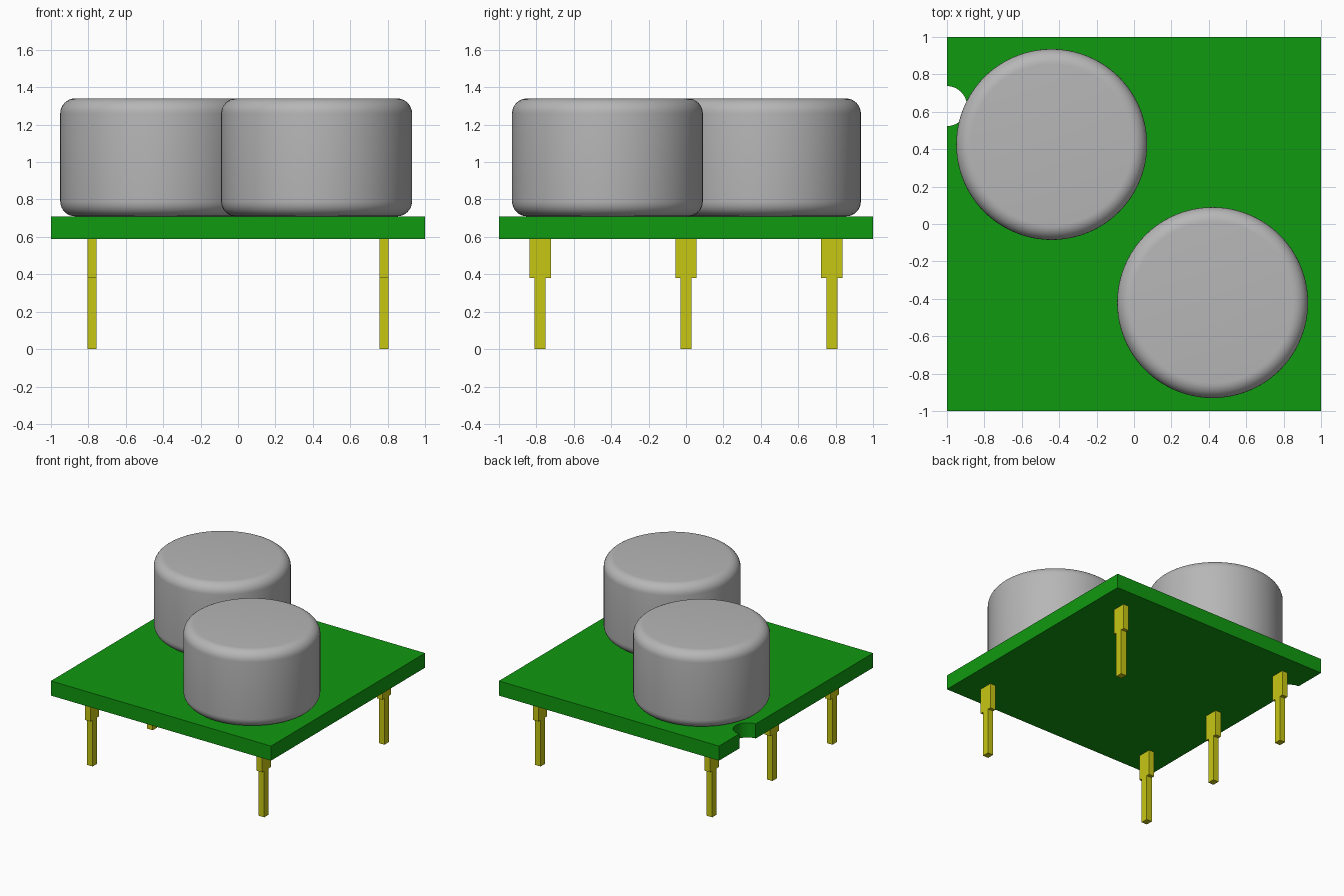
import bpy, bmesh
from math import sin, cos, pi, radians
from mathutils import Matrix

cube = bpy.data.objects.get("Cube")
if cube:
    bpy.data.objects.remove(cube, do_unlink=True)


def material(name, rgb, roughness=0.5):
    mat = bpy.data.materials.new(name)
    mat.use_nodes = True
    mat.diffuse_color = (*rgb, 1)
    bsdf = mat.node_tree.nodes["Principled BSDF"]
    bsdf.inputs["Base Color"].default_value = (*rgb, 1)
    bsdf.inputs["Roughness"].default_value = roughness
    return mat


green = material("board green", (0.005, 0.32, 0.005))
grey = material("can grey", (0.47, 0.47, 0.47))
gold = material("pin yellow", (0.57, 0.57, 0.007))


def finish(name, bm, mat):
    bmesh.ops.recalc_face_normals(bm, faces=bm.faces)
    mesh = bpy.data.meshes.new(name)
    bm.to_mesh(mesh)
    bm.free()
    mesh.materials.append(mat)
    obj = bpy.data.objects.new(name, mesh)
    bpy.context.collection.objects.link(obj)
    return obj


def extrude_outline(name, points, vector, mat):
    """Fill a closed outline and extrude it into a solid."""
    bm = bmesh.new()
    face = bm.faces.new([bm.verts.new(p) for p in points])
    result = bmesh.ops.extrude_face_region(bm, geom=[face], use_keep_orig=True)
    verts = [v for v in result["geom"] if isinstance(v, bmesh.types.BMVert)]
    bmesh.ops.translate(bm, verts=verts, vec=vector)
    return finish(name, bm, mat)


# Square board with a half-round notch in one edge
BOARD_BOTTOM, BOARD_TOP = 0.59, 0.71
NOTCH_Y, NOTCH_R, STEPS = 0.63, 0.107, 24
outline = [(-1, -1), (1, -1), (1, 1), (-1, 1)]
for i in range(STEPS + 1):
    a = pi / 2 - pi * i / STEPS
    outline.append((-1 + NOTCH_R * cos(a), NOTCH_Y + NOTCH_R * sin(a)))
extrude_outline("board", [(x, y, BOARD_BOTTOM) for x, y in outline],
                (0, 0, BOARD_TOP - BOARD_BOTTOM), green)


# Cylindrical cans with rounded top and bottom rims
def can(name, x, y, radius=0.51, height=0.63, rim=0.08):
    bm = bmesh.new()
    place = Matrix.Translation((x, y, BOARD_TOP + height / 2))
    bmesh.ops.create_cone(bm, cap_ends=True, segments=96, radius1=radius,
                          radius2=radius, depth=height, matrix=place)
    rims = [e for e in bm.edges if any(len(f.verts) > 4 for f in e.link_faces)]
    bmesh.ops.bevel(bm, geom=rims, offset=rim, offset_type='OFFSET',
                    segments=8, profile=0.5, affect='EDGES')
    obj = finish(name, bm, grey)
    bpy.ops.object.select_all(action='DESELECT')
    obj.select_set(True)
    bpy.context.view_layer.objects.active = obj
    bpy.ops.object.shade_smooth_by_angle(angle=radians(30))


can("back_can", -0.44, 0.425)
can("front_can", 0.42, -0.42)

# Stepped flat pins: three on the right edge, two on the left
PIN_X, PIN_T, SHOULDER = 0.78, 0.05, 0.38
half_profile = [(0.029, 0), (0.029, SHOULDER), (0.057, SHOULDER),
                (0.057, BOARD_BOTTOM)]
profile = half_profile + [(-y, z) for y, z in reversed(half_profile)]
pins = {"right_front_pin": (-1, -1), "right_middle_pin": (-1, 0),
        "right_back_pin": (-1, 1), "left_front_pin": (1, -1),
        "left_back_pin": (1, 1)}
for name, (sx, sy) in pins.items():
    points = [(sx * PIN_X - PIN_T / 2, sy * PIN_X + y, z) for y, z in profile]
    extrude_outline(name, points, (PIN_T, 0, 0), gold)
